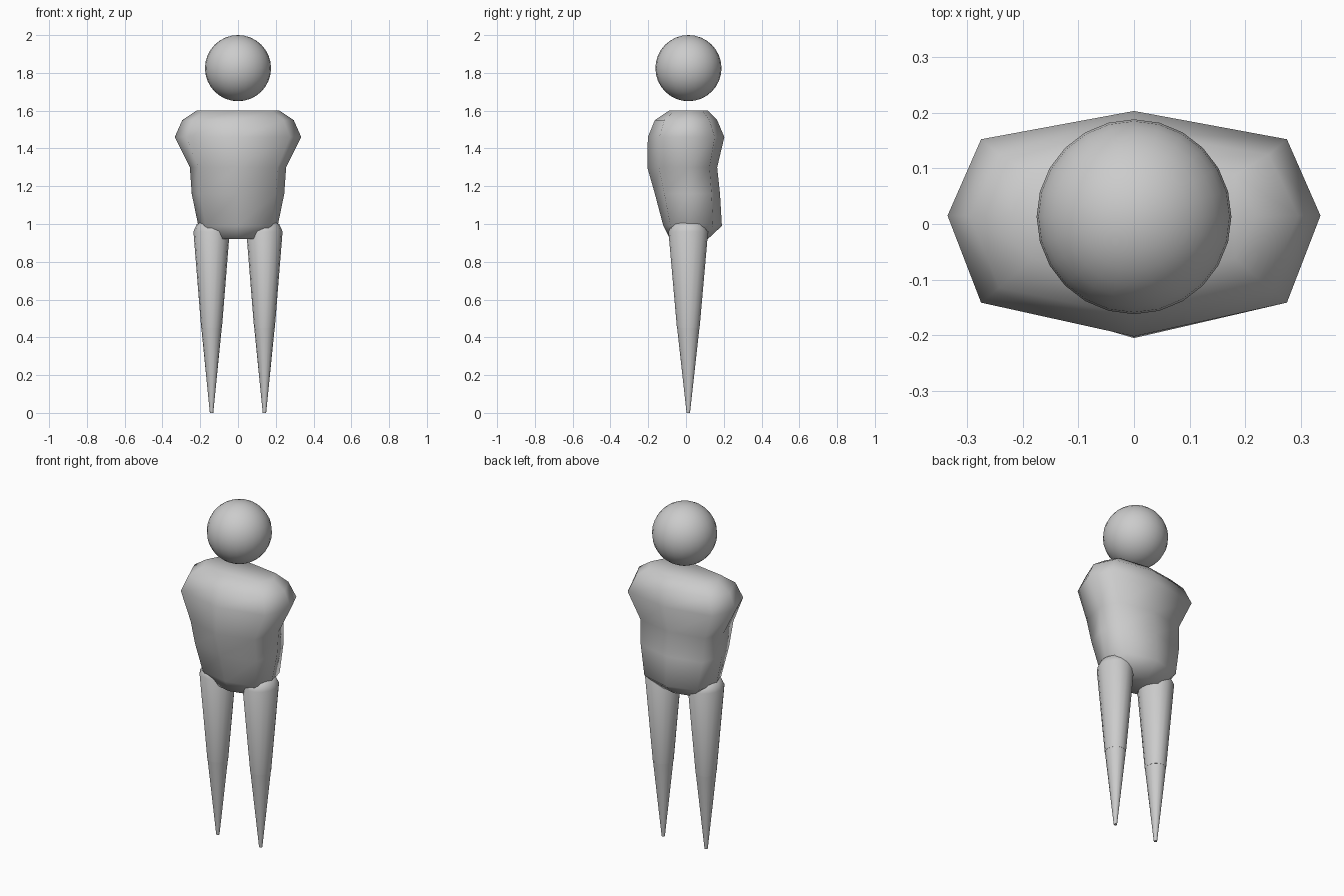
import bpy, bmesh
from math import sin, cos, pi

if "Cube" in bpy.data.objects:
    bpy.data.objects.remove(bpy.data.objects["Cube"])


def loft(name, rings, smooth=True):
    """Skin a stack of equal-length point rings and cap both ends."""
    bm = bmesh.new()
    loops = [[bm.verts.new(p) for p in ring] for ring in rings]
    n = len(loops[0])
    for a, b in zip(loops, loops[1:]):
        for i in range(n):
            j = (i + 1) % n
            bm.faces.new((a[i], a[j], b[j], b[i]))
    bm.faces.new(loops[0])
    bm.faces.new(loops[-1])
    bmesh.ops.recalc_face_normals(bm, faces=bm.faces)
    for f in bm.faces:
        f.smooth = smooth
    mesh = bpy.data.meshes.new(name)
    bm.to_mesh(mesh)
    bm.free()
    obj = bpy.data.objects.new(name, mesh)
    bpy.context.collection.objects.link(obj)
    return obj


def body_ring(z, w, front, back, mid=0.015):
    """Eight-sided torso section, symmetric in x."""
    dx = w * 0.82
    df = mid + (front - mid) * 0.72
    db = mid + (back - mid) * 0.73
    return [(0, front, z), (dx, df, z), (w, mid, z), (dx, db, z),
            (0, back, z), (-dx, db, z), (-w, mid, z), (-dx, df, z)]


def leg_ring(x, z, rx, ry, n=16):
    return [(x + rx * cos(2 * pi * i / n), 0.012 + ry * sin(2 * pi * i / n), z)
            for i in range(n)]


# Torso: height, half width, front y, back y
loft("torso", [body_ring(*r) for r in (
    (0.92, 0.14, -0.085, 0.115),
    (0.99, 0.21, -0.12, 0.19),
    (1.16, 0.245, -0.165, 0.18),
    (1.30, 0.255, -0.205, 0.165),
    (1.46, 0.335, -0.202, 0.203),
    (1.55, 0.295, -0.165, 0.165),
    (1.60, 0.22, -0.09, 0.115))])

# Legs: tapered thigh with domed top, pointed shin
for side, x in (("left", 0.14), ("right", -0.14)):
    loft(side + "_thigh", [leg_ring(x, *r) for r in (
        (0.45, 0.055, 0.06),
        (0.96, 0.096, 0.105),
        (1.00, 0.078, 0.085),
        (1.02, 0.035, 0.04))])
    loft(side + "_shin", [leg_ring(x, *r) for r in (
        (0.0, 0.009, 0.009),
        (0.45, 0.054, 0.059))])

# Head
bpy.ops.mesh.primitive_uv_sphere_add(segments=24, ring_count=16, radius=0.175,
                                     location=(0, 0.013, 1.825))
bpy.context.object.name = "head"
bpy.ops.object.shade_smooth()

# Keep flat caps crisp
for obj in bpy.context.collection.objects:
    obj.select_set(True)
bpy.ops.object.shade_smooth_by_angle(angle=1.1)
